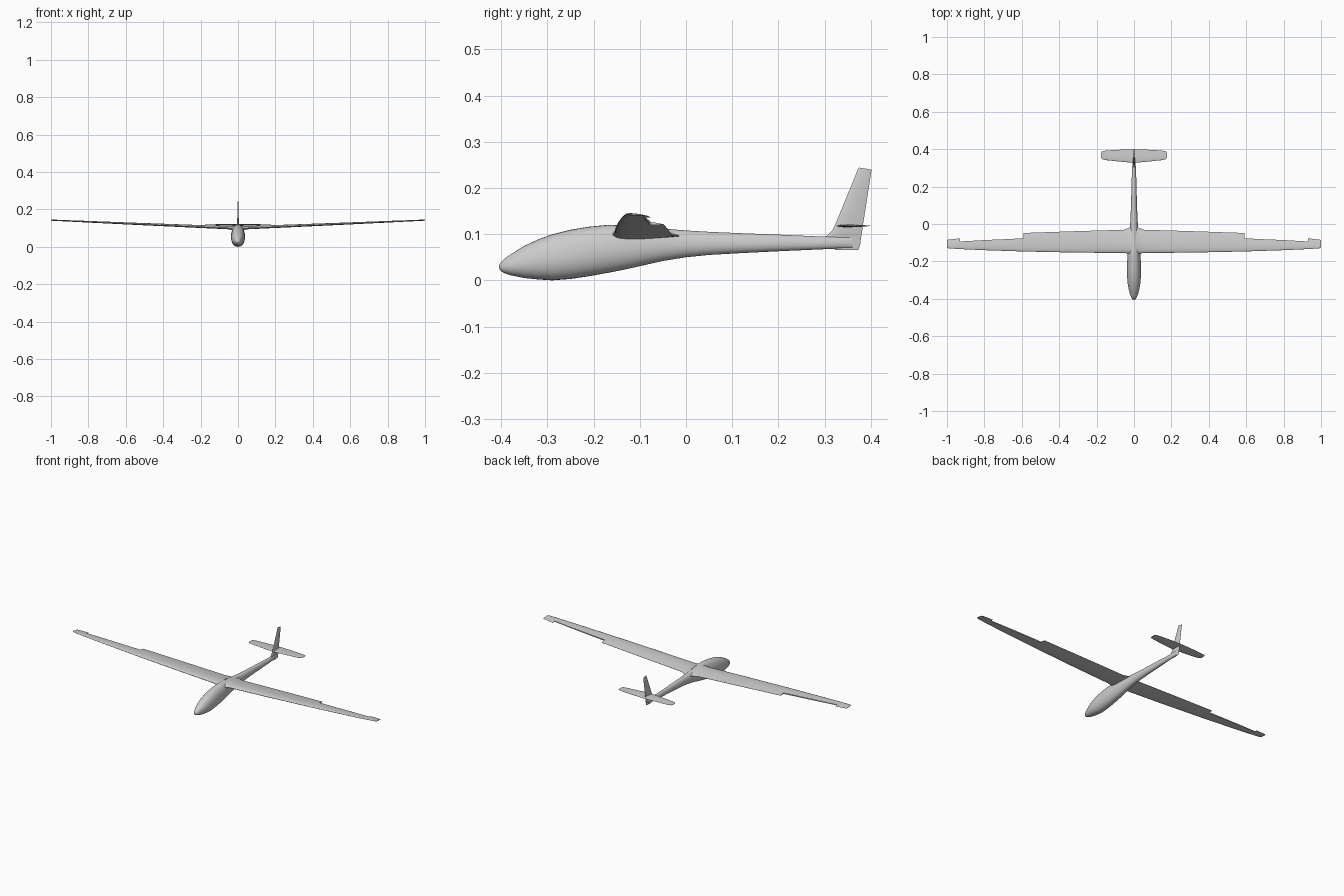
import bpy, bmesh, math
from mathutils import Vector


def make(name, bm, mirror=False, angle=35):
    me = bpy.data.meshes.new(name)
    bm.to_mesh(me)
    bm.free()
    ob = bpy.data.objects.new(name, me)
    bpy.context.collection.objects.link(ob)
    bpy.ops.object.select_all(action='DESELECT')
    ob.select_set(True)
    bpy.context.view_layer.objects.active = ob
    bpy.ops.object.shade_smooth_by_angle(angle=math.radians(angle))
    if mirror:
        ob.modifiers.new("Mirror", 'MIRROR')
    return ob


def loft(rings):
    """Skin equal-length closed rings and cap both ends."""
    bm = bmesh.new()
    vs = [[bm.verts.new(p) for p in r] for r in rings]
    n = len(vs[0])
    for a, b in zip(vs, vs[1:]):
        for i in range(n):
            j = (i + 1) % n
            bm.faces.new((a[i], a[j], b[j], b[i]))
    bm.faces.new(vs[0])
    bm.faces.new(vs[-1][::-1])
    bmesh.ops.remove_doubles(bm, verts=bm.verts, dist=1e-5)
    bmesh.ops.dissolve_degenerate(bm, edges=bm.edges, dist=1e-5)
    bmesh.ops.recalc_face_normals(bm, faces=bm.faces)
    return bm


def foil(le, te, up, thick, cut=1.0, camber=0.0):
    """Airfoil ring from leading to trailing edge, optionally cut short."""
    le, te, up = Vector(le), Vector(te), Vector(up)
    cs = [0, .012, .05, .12, .22, .35, .5, .71, .86, 1]

    def pt(c, side):
        c = min(c, cut)
        t = 5 * (.2969 * c ** .5 - .126 * c - .3516 * c ** 2
                 + .2843 * c ** 3 - .1015 * c ** 4) + .02 * c
        off = side * t * thick + camber * 4 * c * (1 - c)
        return le.lerp(te, c) + up * off
    return [pt(c, 1) for c in cs] + [pt(c, -1) for c in cs[:0:-1]]


# Fuselage stations: y, bottom z, top z, half width
stations = [
    (-.405, .027, .032, .003), (-.401, .020, .039, .009), (-.393, .0155, .047, .0145),
    (-.38, .011, .056, .020), (-.35, .005, .074, .0285), (-.32, .002, .088, .0335),
    (-.29, 0, .099, .036), (-.25, .003, .109, .037), (-.21, .009, .1155, .0365),
    (-.165, .017, .120, .0345), (-.13, .024, .119, .032), (-.09, .033, .116, .0285),
    (-.05, .042, .112, .0245), (0, .050, .108, .0205), (.05, .055, .105, .018),
    (.12, .059, .102, .0155), (.2, .063, .099, .0135), (.29, .067, .095, .0108),
    (.33, .069, .095, .008), (.36, .070, .094, .004)]


def fuselage():
    rings = []
    for y, lo, hi, w in stations:
        mid = lo + (hi - lo) * .45
        ring = []
        for k in range(32):
            a = math.tau * k / 32
            s = math.sin(a)
            ring.append((w * math.copysign(abs(math.cos(a)) ** .92, math.cos(a)), y,
                         mid + s * ((hi - mid) if s > 0 else (mid - lo))))
        rings.append(ring)
    return loft(rings)


make("fuselage", fuselage())

# Canopy: slightly raised copy of the body skin trimmed to its outline
bm = fuselage()
bm.normal_update()
for v, n in [(v, v.normal.copy()) for v in bm.verts]:
    v.co += n * .0006
for co, no in [((0, -.345, .043), (0, .15, -1)), ((0, -.345, .043), (0, -.72, -.69)),
               ((0, -.178, .078), (0, .97, -.22)), ((0, -.187, .067), (0, .75, -.66))]:
    bmesh.ops.bisect_plane(bm, geom=bm.verts[:] + bm.edges[:] + bm.faces[:],
                           plane_co=co, plane_no=no, clear_outer=True)
make("canopy", bm)

# Wing: x, leading y, trailing y, leading z, thickness, chord cut (aileron bay)
UP = (0, 0, 1)
wing = [(.012, -.162, -.012, .100, .028, 1), (.03, -.158, -.022, .100, .023, 1),
        (.055, -.155, -.031, .102, .017, 1), (.3, -.153, -.038, .1125, .0145, 1),
        (.59, -.147, -.048, .125, .011, 1), (.59, -.147, -.048, .125, .011, .71),
        (.8, -.140, -.064, .1345, .0085, .71), (.93, -.134, -.077, .1405, .0065, .71),
        (.93, -.134, -.077, .1405, .0065, 1), (.99, -.130, -.083, .1435, .005, 1),
        (1, -.126, -.086, .144, .003, 1)]
make("wing", loft([foil((x, a, z), (x, b, z - .004), UP, t, c, .12 * t)
                   for x, a, b, z, t, c in wing]), mirror=True)

# Horizontal stabilizer with rounded tips
stab = [(0, .327, .4, .0065), (.06, .332, .398, .006), (.145, .341, .393, .005),
        (.167, .345, .390, .004), (.174, .350, .386, .003), (.176, .356, .38, .002)]
make("stabilizer", loft([foil((x, a, .118), (x, b, .118), UP, t)
                         for x, a, b, t in stab]), mirror=True)

# Fin and rudder, lofted upwards
fin = [(.066, .325, .066, .373, .006), (.072, .31, .076, .377, .007),
       (.092, .298, .092, .379, .008), (.098, .307, .098, .380, .0085),
       (.108, .317, .108, .3815, .009), (.125, .325, .125, .384, .009),
       (.241, .3725, .237, .4015, .005), (.244, .375, .240, .4015, .003)]
make("fin_and_rudder", loft([foil((0, a, za), (0, b, zb), (1, 0, 0), t)
                             for za, a, zb, b, t in fin]))
